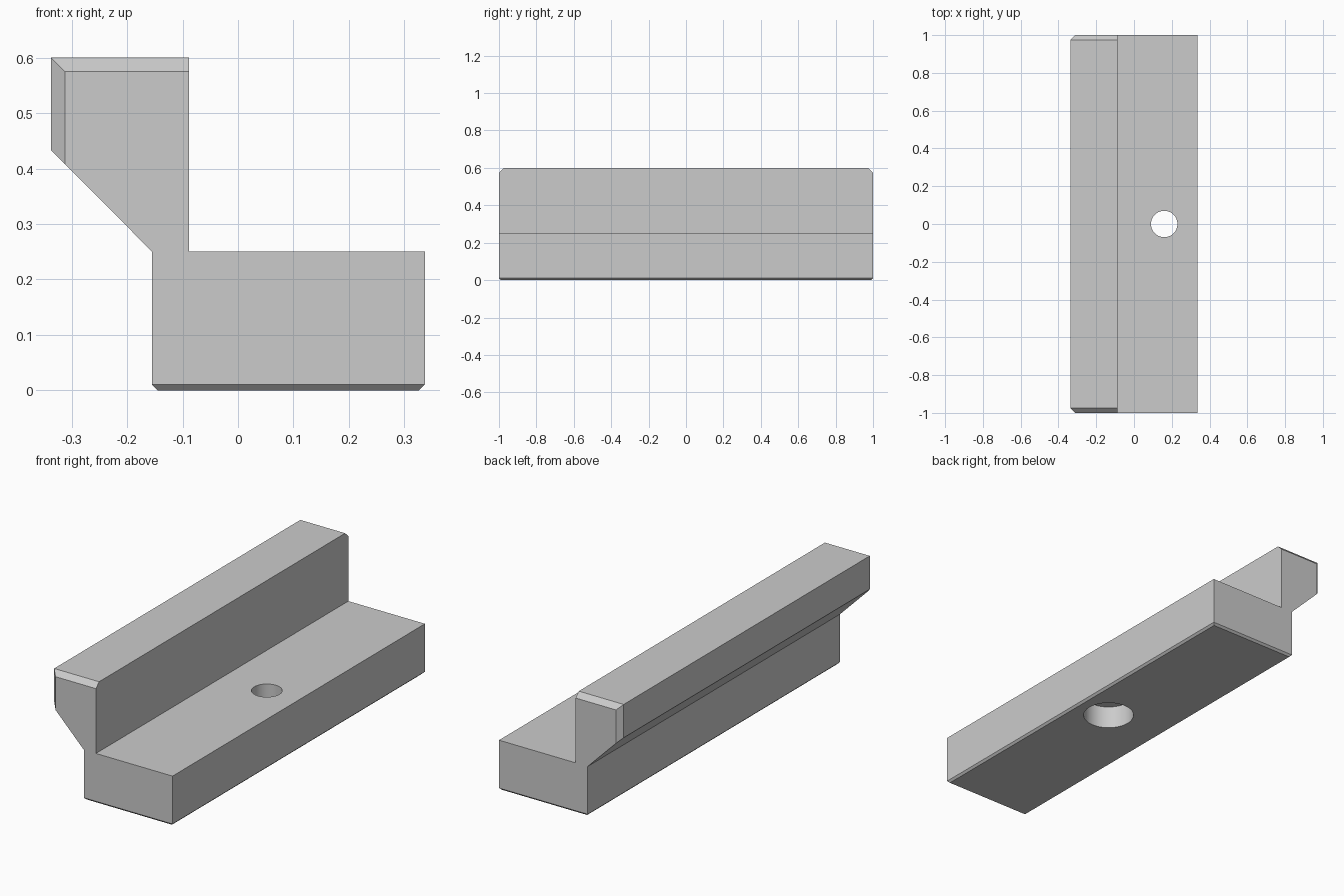
import bpy, bmesh

cube = bpy.data.objects.get("Cube")
if cube:
    bpy.data.objects.remove(cube, do_unlink=True)

HALF_LENGTH = 1.0
BASE_LEFT, BASE_RIGHT, BASE_TOP = -0.155, 0.337, 0.25
WALL_OUT, WALL_IN, WALL_TOP, SLOPE_TOP = -0.337, -0.088, 0.60, 0.433

# Plain grey metal
grey = bpy.data.materials.new("grey_metal")
grey.use_nodes = True
colour = (0.6, 0.6, 0.6, 1)
grey.diffuse_color = colour
grey.node_tree.nodes["Principled BSDF"].inputs["Base Color"].default_value = colour

# Stepped profile: base block, upright wall and 45 degree overhang
profile = [(BASE_LEFT, 0), (BASE_RIGHT, 0), (BASE_RIGHT, BASE_TOP),
           (WALL_IN, BASE_TOP), (WALL_IN, WALL_TOP), (WALL_OUT, WALL_TOP),
           (WALL_OUT, SLOPE_TOP), (BASE_LEFT, BASE_TOP)]
bm = bmesh.new()
end = bm.faces.new([bm.verts.new((x, -HALF_LENGTH, z)) for x, z in profile])
sweep = bmesh.ops.extrude_face_region(bm, geom=[end])
bmesh.ops.translate(bm, vec=(0, 2 * HALF_LENGTH, 0),
                    verts=[v for v in sweep["geom"] if isinstance(v, bmesh.types.BMVert)])
bmesh.ops.recalc_face_normals(bm, faces=bm.faces)


def chamfer(rule, width):
    edges = [e for e in bm.edges if rule(*e.verts)]
    bmesh.ops.bevel(bm, geom=edges, offset=width, offset_type='OFFSET',
                    segments=1, affect='EDGES', clamp_overlap=True)


def wall_end(a, b):
    same_end = abs(a.co.y - b.co.y) < 1e-4
    top = min(a.co.z, b.co.z) > WALL_TOP - 1e-4
    outer = max(a.co.x, b.co.x) < WALL_OUT + 1e-4
    return same_end and (top or outer)


# Chamfers at the wall ends and around the underside
chamfer(wall_end, 0.025)
chamfer(lambda a, b: max(a.co.z, b.co.z) < 1e-4, 0.01)

mesh = bpy.data.meshes.new("stepped_jaw")
bm.to_mesh(mesh)
bm.free()
mesh.materials.append(grey)
jaw = bpy.data.objects.new("stepped_jaw", mesh)
bpy.context.collection.objects.link(jaw)


def drill(name, radius, bottom, top):
    bpy.ops.mesh.primitive_cylinder_add(vertices=64, radius=radius, depth=top - bottom,
                                        location=(0.16, 0, (bottom + top) / 2))
    cutter = bpy.context.object
    cutter.name = name
    cutter.hide_render = True
    cutter.data.materials.append(grey)
    bpy.ops.object.select_all(action='DESELECT')
    jaw.select_set(True)
    bpy.context.view_layer.objects.active = jaw
    cut = jaw.modifiers.new(name, 'BOOLEAN')
    cut.operation = 'DIFFERENCE'
    cut.solver = 'EXACT'
    cut.object = cutter
    bpy.ops.object.modifier_apply(modifier=cut.name)
    bpy.data.objects.remove(cutter, do_unlink=True)


# Bolt hole with a counterbore from below
drill("bolt_hole", 0.07, -0.1, 0.4)
drill("counterbore", 0.12, -0.1, 0.115)

bpy.ops.object.shade_smooth_by_angle(angle=0.5)
